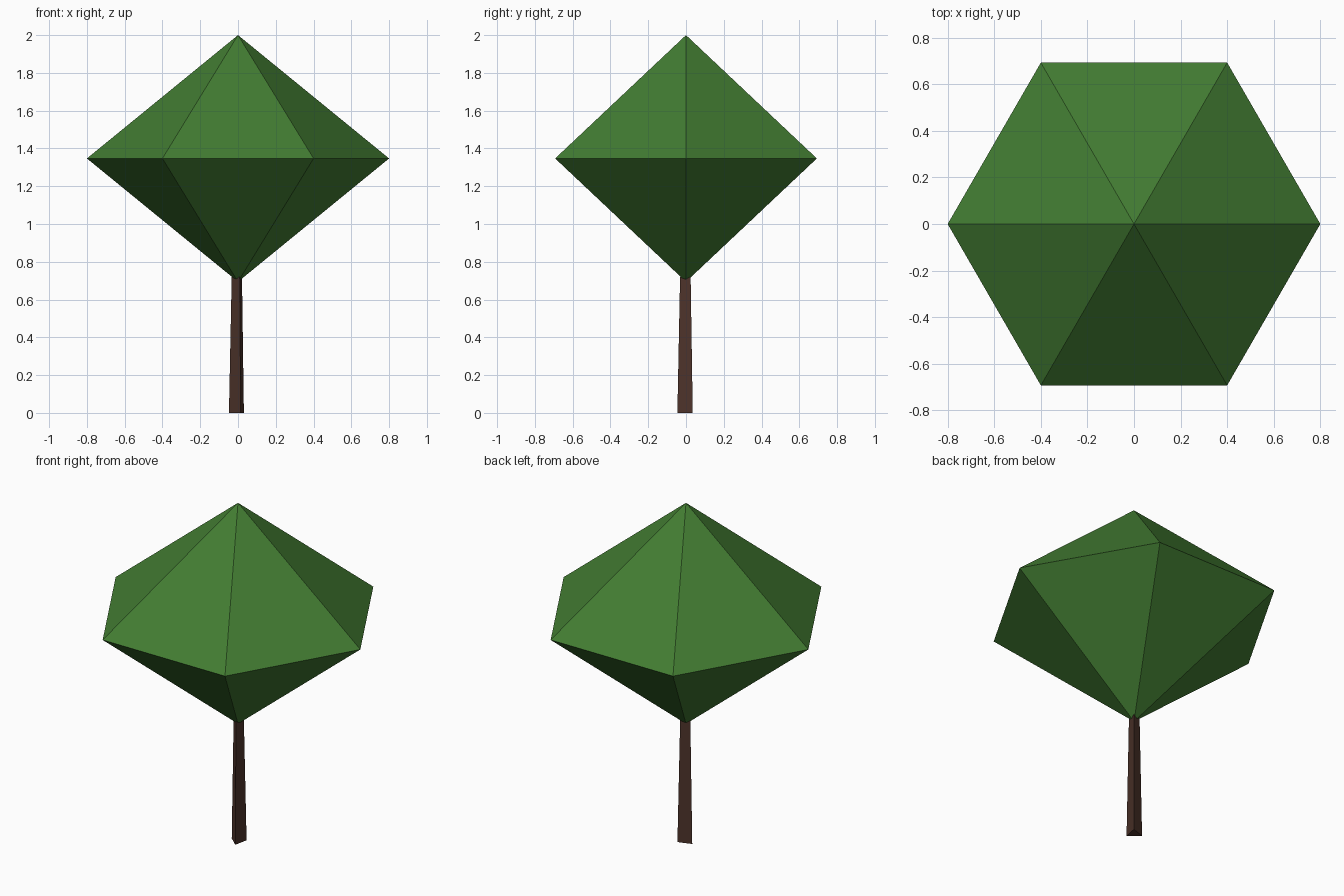
import bpy, math

if "Cube" in bpy.data.objects:
    bpy.data.objects.remove(bpy.data.objects["Cube"])


def material(name, color):
    mat = bpy.data.materials.new(name)
    mat.diffuse_color = (*color, 1)
    mat.use_nodes = True
    mat.node_tree.nodes["Principled BSDF"].inputs["Base Color"].default_value = mat.diffuse_color
    return mat


def cone(name, sides, r1, r2, z1, z2, mat, angle=0.0, x=0.0, cap='NGON'):
    bpy.ops.mesh.primitive_cone_add(vertices=sides, radius1=r1, radius2=r2, depth=z2 - z1,
                                    end_fill_type=cap, location=(x, 0, (z1 + z2) / 2))
    obj = bpy.context.object
    obj.name = name
    # Turn the mesh so its first corner points along the given angle from +x
    obj.rotation_euler.z = angle - math.pi / 2
    obj.data.materials.append(mat)
    return obj


green = material("leaf green", (0.055, 0.202, 0.032))
brown = material("bark brown", (0.074, 0.033, 0.023))

# Slim tapered three-sided trunk
cone("trunk", 3, 0.048, 0.033, 0.0, 0.72, brown, math.radians(48), -0.001)

# Canopy: two open six-sided pyramids meeting at a wide rim
cone("canopy_top", 6, 0.8, 0.0, 1.347, 2.0, green, cap='NOTHING')
cone("canopy_bottom", 6, 0.0, 0.8, 0.694, 1.347, green, cap='NOTHING')
